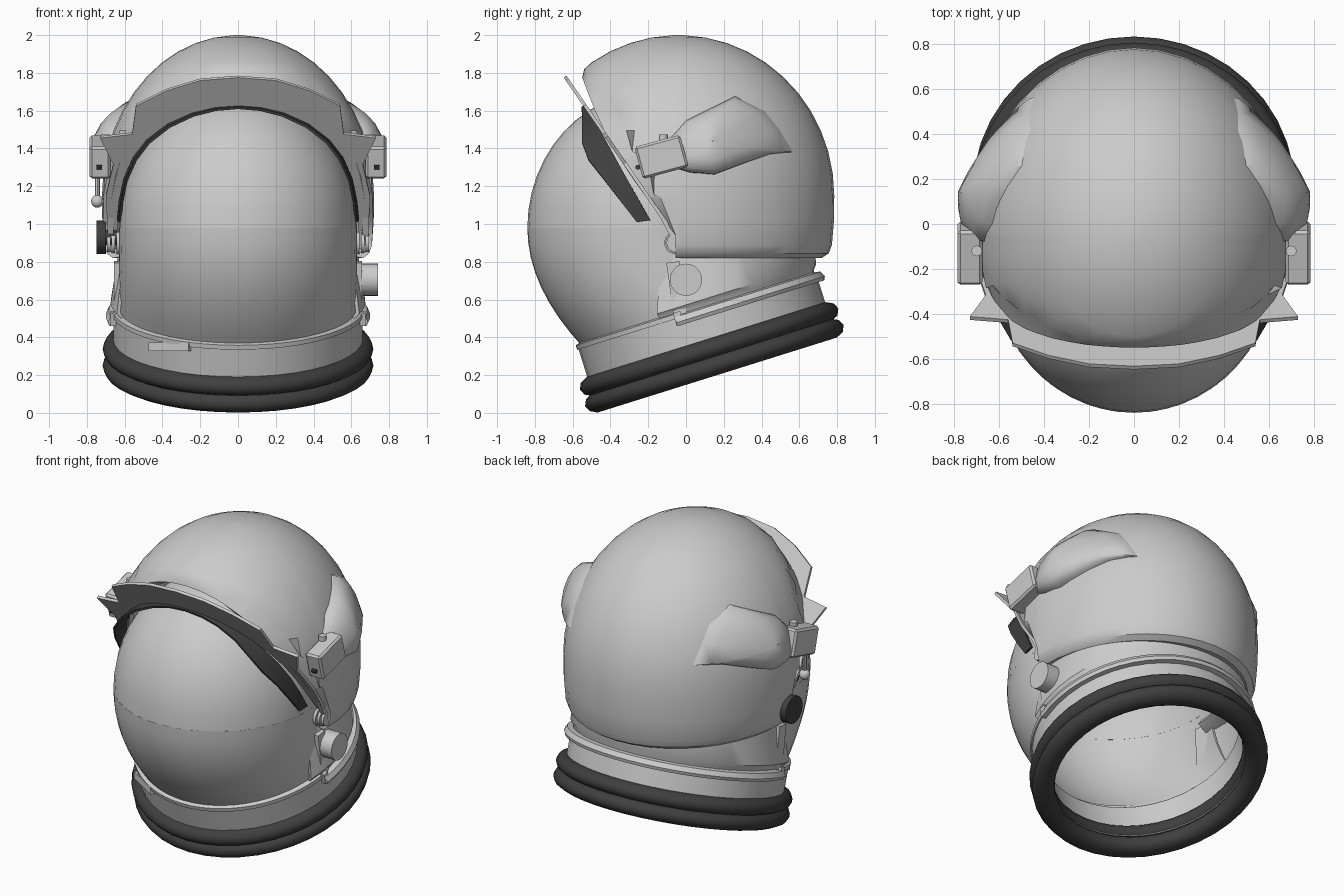
import bpy, bmesh
from math import sin, cos, pi, radians, sqrt
from mathutils import Vector, Matrix

cube = bpy.data.objects.get("Cube")
if cube:
    bpy.data.objects.remove(cube, do_unlink=True)


def material(name, value):
    m = bpy.data.materials.new(name)
    m.use_nodes = True
    col = (value, value, value, 1)
    m.diffuse_color = col
    m.node_tree.nodes["Principled BSDF"].inputs["Base Color"].default_value = col
    return m


SHELL = material("light grey", 0.6)
RUBBER = material("black rubber", 0.05)


def finish(name, bm, mat, angle=35, thick=0, offset=-1):
    bmesh.ops.recalc_face_normals(bm, faces=bm.faces)
    me = bpy.data.meshes.new(name)
    bm.to_mesh(me)
    bm.free()
    ob = bpy.data.objects.new(name, me)
    bpy.context.collection.objects.link(ob)
    me.materials.append(mat)
    bpy.ops.object.select_all(action="DESELECT")
    ob.select_set(True)
    bpy.context.view_layer.objects.active = ob
    if thick:
        mod = ob.modifiers.new("thickness", "SOLIDIFY")
        mod.thickness, mod.offset = thick, offset
        bpy.ops.object.modifier_apply(modifier=mod.name)
    bpy.ops.object.shade_smooth_by_angle(angle=radians(angle))


def loft(rows, wrap=False, loop=False):
    """Skin rows of points; wrap closes each row, loop joins last row to first."""
    bm = bmesh.new()
    grid = [[bm.verts.new(p) for p in row] for row in rows]
    n = len(rows[0])
    pairs = list(zip(grid, grid[1:])) + ([(grid[-1], grid[0])] if loop else [])
    for a, b in pairs:
        for i in range(n if wrap else n - 1):
            j = (i + 1) % n
            bm.faces.new((a[i], a[j], b[j], b[i]))
    return bm


def cut(bm, point, normal, clear=True):
    bmesh.ops.bisect_plane(bm, geom=bm.verts[:] + bm.edges[:] + bm.faces[:], dist=1e-5,
                           plane_co=point, plane_no=normal, clear_outer=clear)


def cylinder(name, centre, radius, depth, mat, axis="X", segs=20):
    bm = bmesh.new()
    rot = Matrix.Rotation(pi / 2, 4, "Y") if axis == "X" else Matrix()
    bmesh.ops.create_cone(bm, cap_ends=True, segments=segs, radius1=radius, radius2=radius,
                          depth=depth, matrix=Matrix.Translation(centre) @ rot)
    finish(name, bm, mat)


def box(name, centre, size, rot=(0, "X"), bevel=0.0):
    bm = bmesh.new()
    m = Matrix.Translation(centre) @ Matrix.Rotation(radians(rot[0]), 4, rot[1]) @ Matrix.Diagonal((*size, 1))
    bmesh.ops.create_cube(bm, size=1, matrix=m)
    if bevel:
        bmesh.ops.bevel(bm, geom=bm.edges[:], offset=bevel, segments=1, affect="EDGES")
    finish(name, bm, SHELL)


# Tilted neck frame
FRAME = Matrix.Translation((0, 0.148, 0.257)) @ Matrix.Rotation(radians(17.4), 4, "X")


def ring(r, h, a0=0.0, a1=2 * pi, n=40, end=False):
    return [FRAME @ Vector((r * sin(a0 + (a1 - a0) * i / n), r * cos(a0 + (a1 - a0) * i / n), h))
            for i in range(n + end)]


def lathe(name, profile, mat, angle=35):
    finish(name, loft([ring(r, h) for r, h in profile], True, True), mat, angle)


# Two rubber rings at the base
for name, h in (("lower_neck_ring", -0.007), ("upper_neck_ring", 0.085)):
    lathe(name, [(0.64 + (0.077 if cos(a) > 0 else 0.06) * cos(a), h + 0.055 * sin(a))
                 for a in (2 * pi * k / 10 for k in range(10))], RUBBER, 60)

# Collar band
lathe("collar", [(0.60, 0.04), (0.66, 0.10), (0.66, 0.30), (0.63, 0.31), (0.60, 0.28)], SHELL)

# Raised trim around the back of the collar
trim = [(0.65, 0.25), (0.69, 0.25), (0.70, 0.27), (0.685, 0.30), (0.64, 0.31)]
finish("rear_collar_trim", loft([ring(r, h, -1.75, 1.75, 28, True) for r, h in trim], False, True), SHELL)

# Thin lip holding the visor at the front
lip = [(0.63, 0.29), (0.668, 0.29), (0.668, 0.315), (0.63, 0.325)]
finish("front_collar_lip", loft([ring(r, h, 1.75, 2 * pi - 1.75, 28, True) for r, h in lip], False, True), SHELL)

# Neck wall between the collar and the shell
arc = [radians(-108 + 216 * i / 28) for i in range(29)]
neck_top = [(0.63 * sin(a), 0.06 + 0.62 * cos(a), 0.88) for a in arc]
neck_rows = [ring(r, h, arc[0], arc[-1], 28, True) for r, h in ((0.645, 0.27), (0.655, 0.32), (0.675, 0.345))]
finish("neck_wall", loft(neck_rows + [neck_top]), SHELL, 40, 0.02)

# Outer shell: dome, straight lower wall and rolled bottom edge
CY, CZ, RX, RY, RZ = -0.04, 1.15, 0.72, 0.825, 0.85
profile = [(cos(radians(t)), CZ + RZ * sin(radians(t))) for t in range(88, -1, -8)]
profile += [(0.998, 1.02), (0.985, 0.89), (0.965, 0.845), (0.92, 0.82), (0.84, 0.83), (0.76, 0.87)]
bm = loft([[(RX * f * sin(2 * pi * i / 40), CY + RY * f * cos(2 * pi * i / 40), z) for i in range(40)]
           for f, z in profile], True)
bmesh.ops.holes_fill(bm, edges=[e for e in bm.edges if e.is_boundary and e.verts[0].co.z > 1.5])

# Face opening: slanted above, upright near the bottom edge
slant_point, slant = Vector((0, -0.56, 1.85)), Vector((0, -0.9, -0.5))
cut(bm, slant_point, slant, False)
cut(bm, (0, -0.055, 1), (0, -1, 0), False)
gone = [f for f in bm.faces if (f.calc_center_median() - slant_point).dot(slant) > 0
        and f.calc_center_median().y < -0.055]
bmesh.ops.delete(bm, geom=gone, context="FACES")


def sweep(z):
    return sin(pi * min(1, max(0, (z - 0.95) / 0.9)))


# Curve the opening backwards, then turn a chamfered rim inwards and forwards
edges = [e for e in bm.edges if e.is_boundary and max(v.co.z for v in e.verts) > 0.9]
for v in {v for e in edges for v in e.verts}:
    v.co.y += 0.05 * sweep(v.co.z)
rim = bmesh.ops.extrude_edge_only(bm, edges=edges)["geom"]
for v in (g for g in rim if isinstance(g, bmesh.types.BMVert)):
    v.co = (v.co.x * 0.94, v.co.y - 0.11 * sweep(v.co.z), v.co.z - 0.05 * max(0, v.co.z - 0.95))
finish("outer_shell", bm, SHELL, 35, 0.05)

# Bubble visor: rounded top, and a lower half that widens out to meet the collar
bm = bmesh.new()
bmesh.ops.create_uvsphere(bm, u_segments=40, v_segments=24, radius=1,
                          matrix=Matrix.Translation((0, -0.18, 0.98)) @ Matrix.Diagonal((0.63, 0.66, 0.72, 1)))
cut(bm, (0, 0, 1), (0, 1, 0))
cut(bm, (0, 0, 0.98), (0, 0, -1))
finish("visor_top", bm, SHELL, 60, 0.012)
rows = []
for k in range(9):
    t = k / 8
    row = []
    for i in range(33):
        a = radians(-106 + 212 * i / 32)
        brow = Vector((0.63 * sin(a), -0.18 - 0.66 * cos(a), 0.98))
        foot = FRAME @ Vector((0.635 * sin(0.9 * a), -0.635 * cos(0.9 * a), 0.295))
        p = brow.lerp(foot, t * t)
        p.z = brow.z + (foot.z - brow.z) * t
        row.append(p)
    rows.append(row)
finish("visor_bottom", loft(rows), SHELL, 60, 0.012)


# Sun shade: flat arch standing in a plane parallel to the shell opening
def plane_y(z):
    return -0.64 + (1.78 - z) * 0.69


def mirrored(points):
    return [(-x, z) for x, z in points[:0:-1]] + points


outer = [(0, 1.78), (0.2, 1.765), (0.38, 1.71), (0.54, 1.63), (0.56, 1.48), (0.73, 1.46), (0.66, 1.32), (0.70, 1.15), (0.69, 0.97)]
inner = [(0, 1.63), (0.2, 1.60), (0.37, 1.535), (0.5, 1.42), (0.55, 1.35), (0.575, 1.3), (0.60, 1.23), (0.62, 1.12), (0.64, 0.97)]
rows = [[(x, plane_y(z), z) for x, z in mirrored(side)] for side in (outer, inner)]
finish("sun_shade_plate", loft(rows), SHELL, 30, 0.018, 0)

# Black frame projecting forward from the arch
arch = mirrored([(0, 1.625), (0.12, 1.615), (0.24, 1.585), (0.37, 1.525), (0.48, 1.44), (0.55, 1.35), (0.6, 1.24), (0.625, 1.12), (0.635, 1.02)])
rear = [(x, -0.19 - (z - 1.02) * 0.56, z) for x, z in arch]
front = [(x * 0.985, max(-0.55, -0.26 - (z - 1.02) * 0.78), z - 0.01) for x, z in arch]
finish("visor_frame", loft([rear, front]), RUBBER, 40, 0.014, 0)

# Padded housings on both sides, following the shell with a raised blend
pad = [(-0.08, 1.46), (0.0, 1.55), (0.12, 1.61), (0.26, 1.68), (0.42, 1.6), (0.5, 1.5),
       (0.57, 1.38), (0.45, 1.37), (0.31, 1.32), (0.15, 1.26), (0.02, 1.27), (-0.08, 1.30)]
for s, side in ((1, "left"), (-1, "right")):
    rows = []
    for scale, lift in ((1.0, -0.03), (0.97, 0.03), (0.85, 0.075), (0.55, 0.1), (0.2, 0.11), (0.01, 0.11)):
        row = []
        for y, z in pad:
            y, z = 0.14 + (y - 0.14) * scale, 1.44 + (z - 1.44) * scale
            surf = RX * sqrt(max(0, 1 - ((y - CY) / RY) ** 2 - ((z - CZ) / RZ) ** 2))
            fade = 1 - 1.6 * max(0, y - 0.15) - 2.2 * max(0, 0.12 - y)
            row.append((s * (surf + lift * fade), y, z))
        rows.append(row)
    finish(side + "_side_pad", loft(rows, True), SHELL, 50)

    # Hinge block with its pin, lower pivot and collar bracket
    box(side + "_hinge_block", (s * 0.73, -0.13, 1.355), (0.11, 0.25, 0.175), (15, "X"), 0.012)
    cylinder(side + "_hinge_pin", (s * 0.70, -0.12, 1.46), 0.024, 0.03, SHELL, "Z", 12)
    cylinder(side + "_hinge_screw", (s * 0.735, -0.255, 1.30), 0.013, 0.03, RUBBER, "X", 10)
    for k in range(3):
        cylinder(side + "_pivot_disc", (s * (0.635 + 0.025 * k), -0.055, 0.9), 0.06 - 0.006 * k, 0.018, SHELL)
    box(side + "_pivot_arm", (s * 0.675, -0.08, 0.97), (0.03, 0.04, 0.16), (28, "X"))
    box(side + "_collar_bracket", (s * 0.64, -0.05, 0.66), (0.035, 0.07, 0.28), (8, "X"))
    box(side + "_collar_tab", (s * 0.66, -0.04, 0.50), (0.03, 0.04, 0.07), (17, "X"))

# Valve knob on the left
cylinder("valve_knob", (0.68, 0, 0.705), 0.085, 0.12, SHELL, "X", 28)

# Dark control knob and ball lever on the right
cylinder("control_knob", (-0.725, -0.055, 0.93), 0.088, 0.05, RUBBER, "X", 16)
cylinder("control_knob_shaft", (-0.68, -0.055, 0.93), 0.04, 0.08, RUBBER, "X", 12)
cylinder("lever_stem", (-0.745, -0.17, 1.19), 0.014, 0.14, SHELL, "Z", 10)
bm = bmesh.new()
bmesh.ops.create_uvsphere(bm, u_segments=14, v_segments=8, radius=0.034, matrix=Matrix.Translation((-0.745, -0.17, 1.12)))
finish("lever_ball", bm, SHELL, 60)

# Small latch on the front of the collar
box("collar_latch", FRAME @ Vector((-0.36, -0.55, 0.27)), (0.25, 0.03, 0.045), (-32, "Z"))
